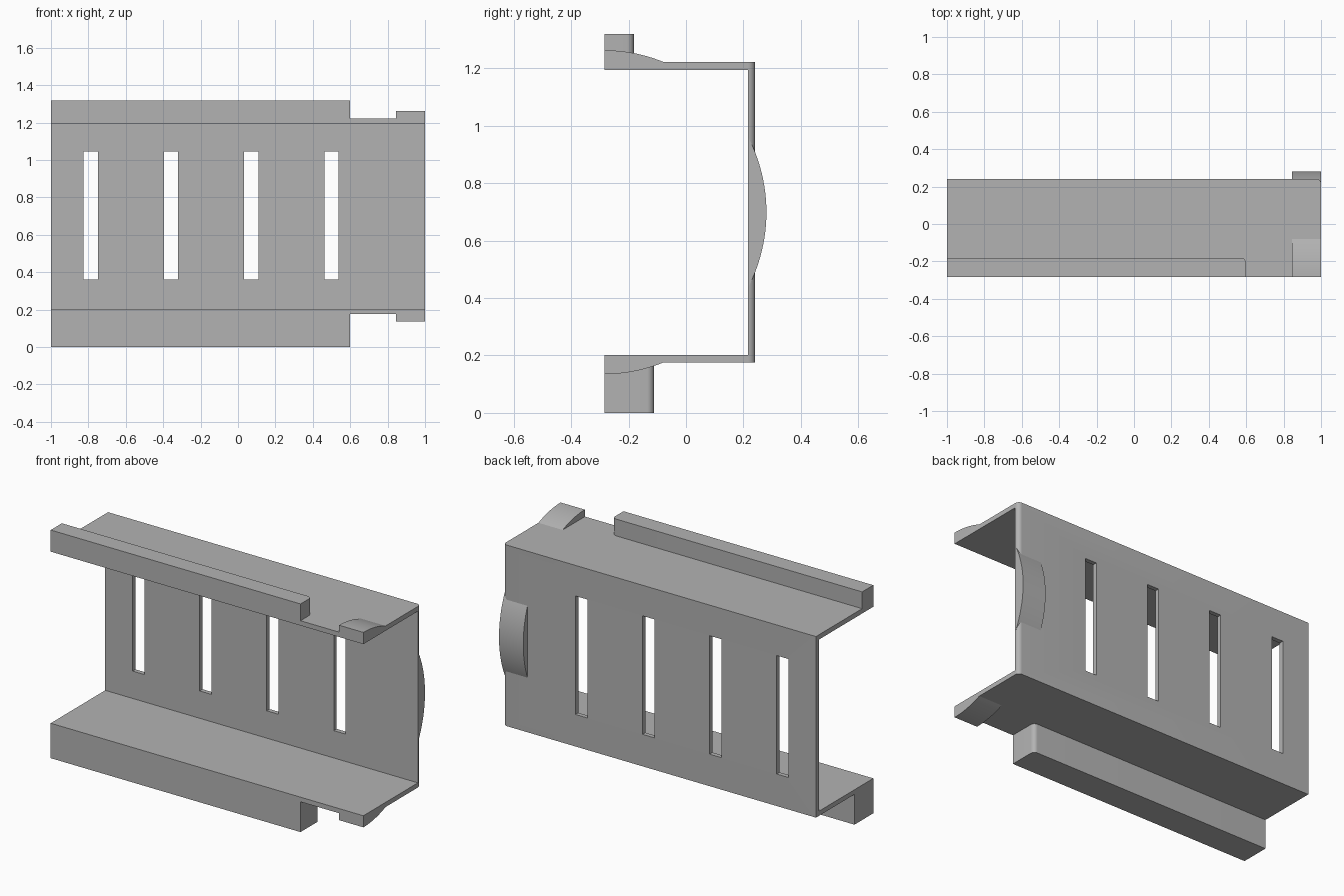
import bpy, bmesh, math
from mathutils import Vector

cube = bpy.data.objects.get("Cube")
if cube:
    bpy.data.objects.remove(cube, do_unlink=True)

grey = bpy.data.materials.new("plain grey")
grey.use_nodes = True
grey.diffuse_color = (0.45, 0.45, 0.45, 1)
grey.node_tree.nodes["Principled BSDF"].inputs["Base Color"].default_value = grey.diffuse_color

# Shared dimensions
FRONT, INNER, BACK = -0.283, 0.215, 0.241
BOTTOM, FLOOR, CEILING, TOP = 0.175, 0.202, 1.194, 1.222
MID = (BOTTOM + TOP) / 2
TAB_X, LIP_X = 0.845, 0.598


def prism(name, profile, x0, x1, round_at=None, radius=0.025):
    """Extrude a (y, z) profile along x; optionally round one upright edge at (x, y)."""
    bm = bmesh.new()
    face = bm.faces.new([bm.verts.new((x0, y, z)) for y, z in profile])
    grown = bmesh.ops.extrude_face_region(bm, geom=[face])
    verts = [v for v in grown["geom"] if isinstance(v, bmesh.types.BMVert)]
    bmesh.ops.translate(bm, verts=verts, vec=(x1 - x0, 0, 0))
    bmesh.ops.recalc_face_normals(bm, faces=bm.faces[:])
    if round_at:
        near = lambda v: (v.co.xy - Vector(round_at)).length < 1e-4
        edges = [e for e in bm.edges if all(near(v) for v in e.verts)]
        bmesh.ops.bevel(bm, geom=edges, offset=radius, segments=8,
                        profile=0.5, affect='EDGES')
    mesh = bpy.data.meshes.new(name)
    bm.to_mesh(mesh)
    bm.free()
    mesh.materials.append(grey)
    obj = bpy.data.objects.new(name, mesh)
    bpy.context.collection.objects.link(obj)
    return obj


def rectangle(y0, y1, z0, z1):
    return [(y0, z0), (y1, z0), (y1, z1), (y0, z1)]


def select_only(obj):
    bpy.ops.object.select_all(action='DESELECT')
    obj.select_set(True)
    bpy.context.view_layer.objects.active = obj


# Channel: back wall with upper and lower flanges, one end corner rounded
channel = prism("channel", [
    (FRONT, BOTTOM), (BACK, BOTTOM), (BACK, TOP), (FRONT, TOP),
    (FRONT, CEILING), (INNER, CEILING), (INNER, FLOOR), (FRONT, FLOOR),
], -1, 1, round_at=(1, BACK))

# Four upright slots through the back wall
for i in range(4):
    x = -0.787 + i * 0.429
    cutter = prism("slot_cutter", rectangle(0.1, 0.4, 0.36, 1.045), x - 0.038, x + 0.038)
    cutter.hide_render = True
    cut = channel.modifiers.new("slot", 'BOOLEAN')
    cut.operation, cut.solver, cut.object = 'DIFFERENCE', 'EXACT', cutter
    select_only(channel)
    bpy.ops.object.modifier_apply(modifier=cut.name)
    bpy.data.objects.remove(cutter, do_unlink=True)

# Lips along the front of both flanges
upper_lip = prism("upper_lip", rectangle(FRONT, -0.181, TOP, 1.319),
                  -1, LIP_X, round_at=(LIP_X, -0.181))
lower_lip = prism("lower_lip", rectangle(FRONT, -0.111, 0, BOTTOM),
                  -1, LIP_X, round_at=(LIP_X, -0.111))


# Curved tabs at the front corners of the flanges
def flange_tab(name, base, direction):
    length, rise = 0.203, 0.04
    radius = (length ** 2 + rise ** 2) / (2 * rise)
    sweep = math.asin(length / radius)
    arc = [(FRONT + radius * math.sin(sweep * i / 12),
            base + direction * (rise - radius * (1 - math.cos(sweep * i / 12))))
           for i in range(13)]
    return prism(name, [(FRONT, base)] + arc, TAB_X, 1)


upper_tab = flange_tab("upper_tab", TOP, 1)
lower_tab = flange_tab("lower_tab", BOTTOM, -1)

# Curved spring tab bulging from the back wall
half, sag = 0.265, 0.065
radius = (half ** 2 + sag ** 2) / (2 * sag)
sweep = math.asin(half / radius)
bulge = [(INNER + sag - radius * (1 - math.cos(a)), MID + radius * math.sin(a))
         for a in (sweep * (i / 12 - 1) for i in range(25))]
back_tab = prism("back_tab", bulge, TAB_X, 1)

# Smooth the curves, keep the corners crisp
for obj in (channel, upper_lip, lower_lip, upper_tab, lower_tab, back_tab):
    select_only(obj)
    bpy.ops.object.shade_smooth_by_angle(angle=math.radians(30))
